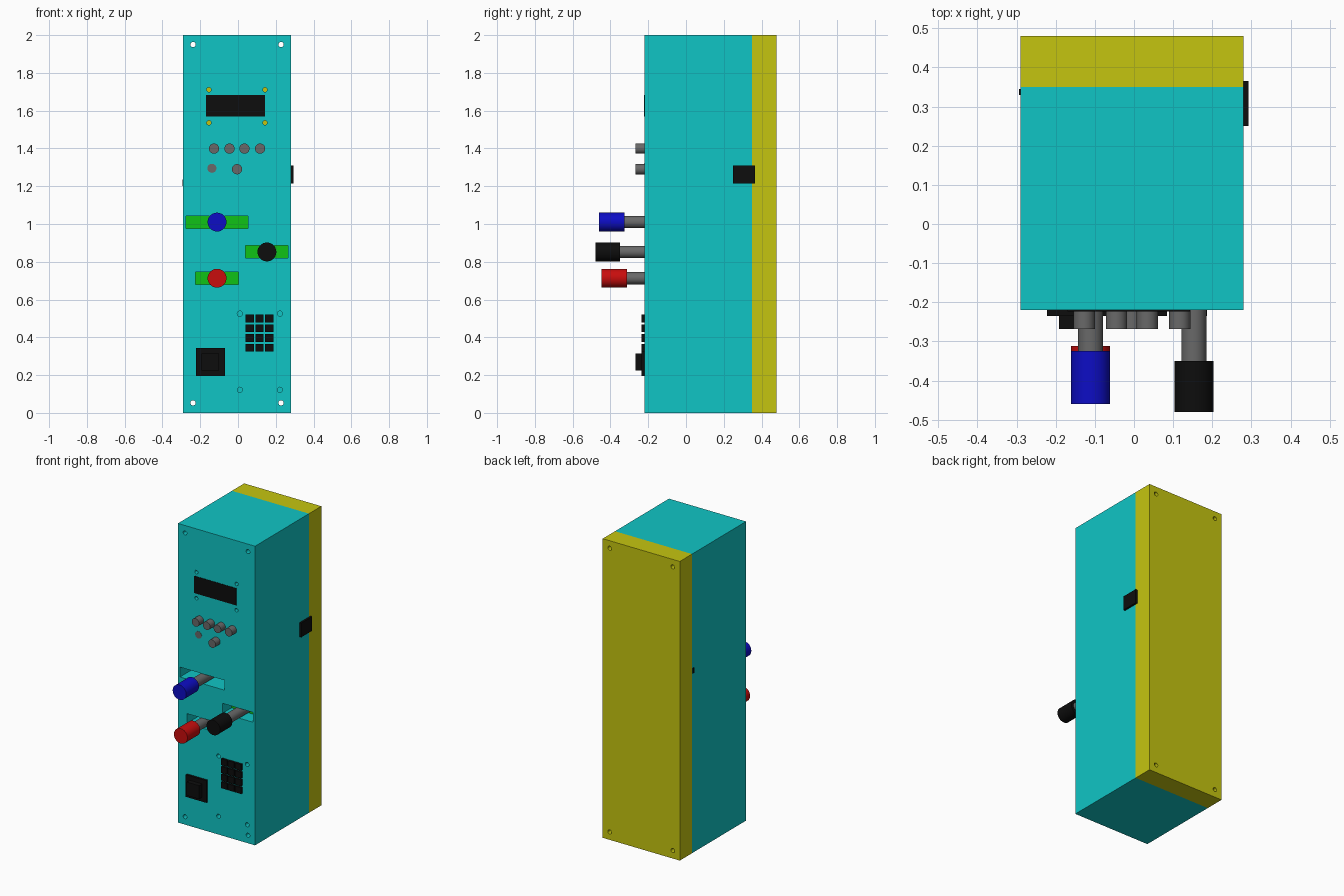
import bpy, bmesh, math
from mathutils import Matrix, Vector

cube = bpy.data.objects.get("Cube")
if cube:
    bpy.data.objects.remove(cube, do_unlink=True)


def material(name, rgb):
    m = bpy.data.materials.new(name)
    m.diffuse_color = (*rgb, 1)
    m.use_nodes = True
    m.node_tree.nodes["Principled BSDF"].inputs["Base Color"].default_value = (*rgb, 1)
    return m


TEAL = material("teal", (0.005, 0.56, 0.56))
YELLOW = material("yellow", (0.56, 0.56, 0.005))
BLACK = material("black", (0.004, 0.004, 0.004))
GREY = material("grey", (0.14, 0.14, 0.14))
GREEN = material("green", (0.005, 0.54, 0.008))
BLUE = material("blue", (0.004, 0.004, 0.56))
RED = material("red", (0.58, 0.004, 0.004))
FRONT = -0.22   # front panel plane
SEAM = 0.35     # joint between body and back cover


def add_box(bm, x0, x1, y0, y1, z0, z1):
    mat = Matrix.Translation(((x0 + x1) / 2, (y0 + y1) / 2, (z0 + z1) / 2))
    mat = mat @ Matrix.Diagonal((x1 - x0, y1 - y0, z1 - z0, 1))
    bmesh.ops.create_cube(bm, size=1, matrix=mat)


def add_rod(bm, x, z, r, y0, y1, segments=32):
    mat = Matrix.Translation((x, (y0 + y1) / 2, z)) @ Matrix.Rotation(math.pi / 2, 4, 'X')
    bmesh.ops.create_cone(bm, cap_ends=True, segments=segments, radius1=r, radius2=r,
                          depth=y1 - y0, matrix=mat)


def finish(bm, name, mat, smooth=False):
    me = bpy.data.meshes.new(name)
    bm.to_mesh(me)
    bm.free()
    ob = bpy.data.objects.new(name, me)
    bpy.context.collection.objects.link(ob)
    if mat:
        me.materials.append(mat)
    if smooth:
        bpy.ops.object.select_all(action='DESELECT')
        ob.select_set(True)
        bpy.context.view_layer.objects.active = ob
        bpy.ops.object.shade_smooth_by_angle(angle=math.radians(40))
    return ob


def box(name, mat, *dims):
    bm = bmesh.new()
    add_box(bm, *dims)
    return finish(bm, name, mat)


def rod(name, mat, *args):
    bm = bmesh.new()
    add_rod(bm, *args)
    return finish(bm, name, mat, True)


def cut(target, cutter_bm):
    cutter = finish(cutter_bm, "cutter", None)
    cutter.hide_render = True
    mod = target.modifiers.new("cut", 'BOOLEAN')
    mod.operation = 'DIFFERENCE'
    mod.solver = 'EXACT'
    mod.object = cutter
    bpy.context.view_layer.objects.active = target
    bpy.ops.object.modifier_apply(modifier=mod.name)
    bpy.data.objects.remove(cutter, do_unlink=True)


# Lever name, knob colour, x, z, knob front, knob back, slot left, slot right, slot depth
LEVERS = [
    ("blue", BLUE, -0.111, 1.01, -0.46, -0.325, -0.275, 0.053, 0.14),
    ("black", BLACK, 0.153, 0.852, -0.48, -0.35, 0.04, 0.265, 0.10),
    ("red", RED, -0.111, 0.713, -0.447, -0.312, -0.225, 0.003, 0.14),
]
corners = [(x, z) for x in (-0.238, 0.228) for z in (0.053, 1.95)]

# Main body with screw holes, display holes, keypad holes and lever slots
body = box("body", TEAL, -0.29, 0.28, FRONT, SEAM, 0, 2)
bm = bmesh.new()
for x, z in corners:
    add_rod(bm, x, z, 0.014, -0.3, 0.6, 20)
for x in (-0.154, 0.143):
    for z in (1.536, 1.711):
        add_rod(bm, x, z, 0.012, -0.3, 0.4, 20)
for x in (0.01, 0.222):
    for z in (0.122, 0.525):
        add_rod(bm, x, z, 0.014, -0.3, FRONT + 0.03, 20)
for _, _, x, z, _, _, x0, x1, depth in LEVERS:
    add_box(bm, x0, x1, -0.3, FRONT + depth, z - 0.033, z + 0.033)
cut(body, bm)

# Back cover with matching screw holes
cover = box("back_cover", YELLOW, -0.29, 0.28, SEAM, 0.48, 0, 2)
bm = bmesh.new()
for x, z in corners:
    add_rod(bm, x, z, 0.014, 0.2, 0.6, 20)
cut(cover, bm)

# Levers: green slot backing, grey shaft, coloured knob
for name, mat, x, z, y0, y1, x0, x1, depth in LEVERS:
    back = FRONT + depth
    box(name + "_slot_backing", GREEN, x0, x1, back - 0.005, back, z - 0.033, z + 0.033)
    rod(name + "_lever_shaft", GREY, x, z, 0.032, y1 - 0.01, back - 0.002)
    rod(name + "_lever_knob", mat, x, z, 0.05, y0, y1)

# Display screen
box("display", BLACK, -0.17, 0.143, FRONT - 0.003, FRONT + 0.01, 1.568, 1.682)

# Push buttons and flush indicator
for i, (x, z) in enumerate([(-0.127, 1.399), (-0.045, 1.399), (0.034, 1.399),
                            (0.117, 1.399), (-0.005, 1.29)]):
    rod(f"push_button_{i + 1}", GREY, x, z, 0.027, -0.268, FRONT + 0.01)
rod("indicator", GREY, -0.138, 1.295, 0.024, FRONT - 0.002, FRONT + 0.01)

# Keypad: three columns by four rows
bm = bmesh.new()
for c in range(3):
    for r in range(4):
        x, z = 0.062 + c * 0.0515, 0.345 + r * 0.0515
        add_box(bm, x - 0.022, x + 0.022, -0.235, FRONT + 0.005, z - 0.021, z + 0.021)
finish(bm, "keypad_keys", BLACK)

# Card reader: base plate with raised centre
box("reader_plate", BLACK, -0.222, -0.07, -0.235, FRONT + 0.005, 0.196, 0.344)
box("reader_block", BLACK, -0.192, -0.1, -0.268, -0.23, 0.225, 0.315)

# Side sockets
box("left_socket", BLACK, 0.27, 0.293, 0.25, 0.365, 1.215, 1.31)
box("right_socket", BLACK, -0.294, -0.285, 0.33, 0.345, 1.2, 1.235)
